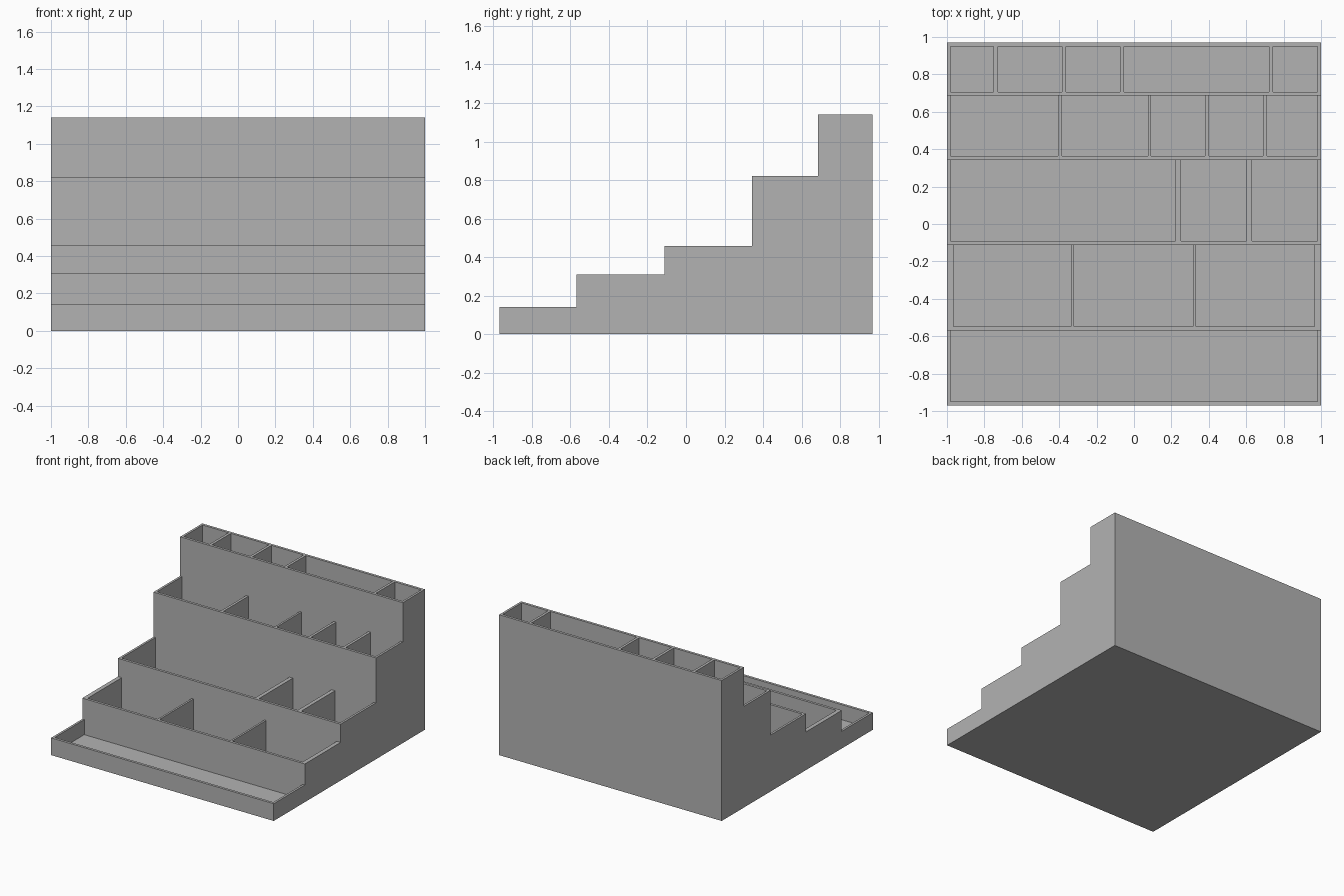
import bpy
import bmesh
from mathutils import Matrix

if "Cube" in bpy.data.objects:
    bpy.data.objects.remove(bpy.data.objects["Cube"], do_unlink=True)

BACK = 0.97
WALL = 0.021
FLOOR = 0.018

# Each tier: front y, height, pocket side limit, divider spans (left edge, right edge)
TIERS = [
    (-0.97, 0.14, 0.982, []),
    (-0.57, 0.31, 0.966, [(-0.337, -0.321), (0.316, 0.332)]),
    (-0.112, 0.458, 0.982, [(0.221, 0.252), (0.601, 0.632)]),
    (0.343, 0.822, 0.982, [(-0.407, -0.386), (0.076, 0.092), (0.38, 0.401), (0.69, 0.712)]),
    (0.686, 1.14, 0.982, [(-0.75, -0.728), (-0.386, -0.364), (-0.075, -0.054), (0.723, 0.744)]),
]


def new_object(name, bm):
    bmesh.ops.recalc_face_normals(bm, faces=bm.faces[:])
    mesh = bpy.data.meshes.new(name)
    bm.to_mesh(mesh)
    bm.free()
    obj = bpy.data.objects.new(name, mesh)
    bpy.context.collection.objects.link(obj)
    return obj


def add_box(bm, low, high):
    size = [b - a for a, b in zip(low, high)]
    mid = [(a + b) / 2 for a, b in zip(low, high)]
    bmesh.ops.create_cube(bm, size=1, matrix=Matrix.Translation(mid) @ Matrix.Diagonal((*size, 1)))


grey = bpy.data.materials.new("plain grey")
grey.use_nodes = True
colour = (0.45, 0.45, 0.45, 1)
grey.diffuse_color = colour
grey.node_tree.nodes["Principled BSDF"].inputs["Base Color"].default_value = colour

fronts = [tier[0] for tier in TIERS]
ends = fronts[1:] + [BACK]

# Stepped body: side profile extruded across the width
bm = bmesh.new()
profile = [(BACK, 0), (fronts[0], 0)]
for (front, height, _, _), end in zip(TIERS, ends):
    profile += [(front, height), (end, height)]
side = bm.faces.new([bm.verts.new((-1, y, z)) for y, z in profile])
sweep = bmesh.ops.extrude_face_region(bm, geom=[side])
moved = [v for v in sweep["geom"] if isinstance(v, bmesh.types.BMVert)]
bmesh.ops.translate(bm, verts=moved, vec=(2, 0, 0))
body = new_object("stepped_organiser", bm)
body.data.materials.append(grey)

# Pockets between the dividers of every tier
bm = bmesh.new()
for (front, height, limit, dividers), end in zip(TIERS, ends):
    rear = end - WALL if end == BACK else end
    lefts = [-limit] + [d[1] for d in dividers]
    rights = [d[0] for d in dividers] + [limit]
    for left, right in zip(lefts, rights):
        add_box(bm, (left, front + WALL, FLOOR), (right, rear, height + 0.05))
cutter = new_object("pocket_cutter", bm)
cutter.data.materials.append(grey)
cutter.hide_render = True

# Hollow out the body
cut = body.modifiers.new("pockets", "BOOLEAN")
cut.operation = "DIFFERENCE"
cut.solver = "EXACT"
cut.object = cutter
bpy.context.view_layer.objects.active = body
body.select_set(True)
bpy.ops.object.modifier_apply(modifier=cut.name)
bpy.data.objects.remove(cutter, do_unlink=True)
